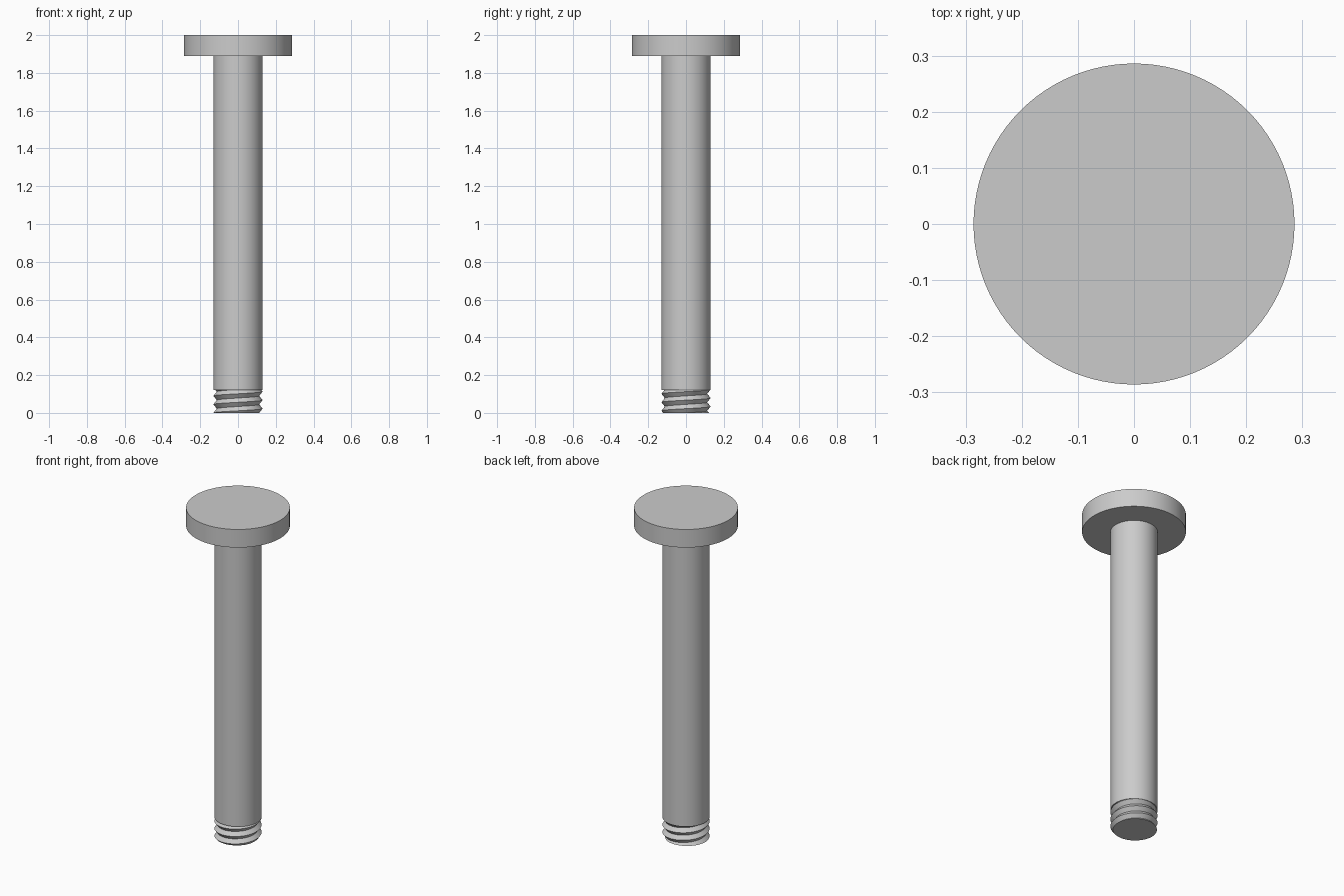
import bpy, bmesh, math

cube = bpy.data.objects.get("Cube")
if cube:
    bpy.data.objects.remove(cube)

# Single metal colour
metal = bpy.data.materials.new("grey metal")
metal.use_nodes = True
grey = (0.6, 0.6, 0.6, 1)
metal.diffuse_color = grey
metal.node_tree.nodes["Principled BSDF"].inputs["Base Color"].default_value = grey

SIDES = 96
SHAFT_R, THREAD_TOP = 0.13, 0.12


def finish(obj):
    obj.data.materials.clear()
    obj.data.materials.append(metal)
    bpy.ops.object.select_all(action="DESELECT")
    obj.select_set(True)
    bpy.context.view_layer.objects.active = obj
    bpy.ops.object.shade_smooth_by_angle(angle=math.radians(30))


def cylinder(name, radius, bottom, top):
    bpy.ops.mesh.primitive_cylinder_add(
        vertices=SIDES, radius=radius, depth=top - bottom,
        location=(0, 0, (bottom + top) / 2))
    obj = bpy.context.object
    obj.name = name
    finish(obj)


def thread(name, crest, root, pitch, bottom, top):
    """Helical V-thread, trimmed flat at both ends and capped."""
    bm = bmesh.new()
    turns = math.ceil((top - bottom) / pitch) + 3
    rows = []
    for i in range(turns * SIDES + 1):
        a = math.tau * i / SIDES
        z = bottom - 2 * pitch + pitch * i / SIDES
        rows.append([bm.verts.new((r * math.cos(a), r * math.sin(a), z + dz))
                     for r, dz in ((root, 0), (crest, pitch / 2), (root, pitch))])
    for a, b in zip(rows, rows[1:]):
        for k in range(2):
            bm.faces.new((a[k], b[k], b[k + 1], a[k + 1]))
    bmesh.ops.remove_doubles(bm, verts=bm.verts, dist=1e-5)
    for z, up in ((bottom, -1), (top, 1)):
        bmesh.ops.bisect_plane(
            bm, geom=bm.verts[:] + bm.edges[:] + bm.faces[:], dist=1e-6,
            plane_co=(0, 0, z), plane_no=(0, 0, up), clear_outer=True)
    bmesh.ops.holes_fill(bm, edges=[e for e in bm.edges if e.is_boundary], sides=0)
    bmesh.ops.recalc_face_normals(bm, faces=bm.faces)
    mesh = bpy.data.meshes.new(name)
    bm.to_mesh(mesh)
    bm.free()
    obj = bpy.data.objects.new(name, mesh)
    bpy.context.collection.objects.link(obj)
    finish(obj)


# Mounting flange, arm and threaded end
cylinder("flange", 0.286, 1.89, 2.0)
cylinder("shaft", SHAFT_R, THREAD_TOP, 1.89)
thread("threaded_end", SHAFT_R, 0.112, 0.045, 0.0, THREAD_TOP)
